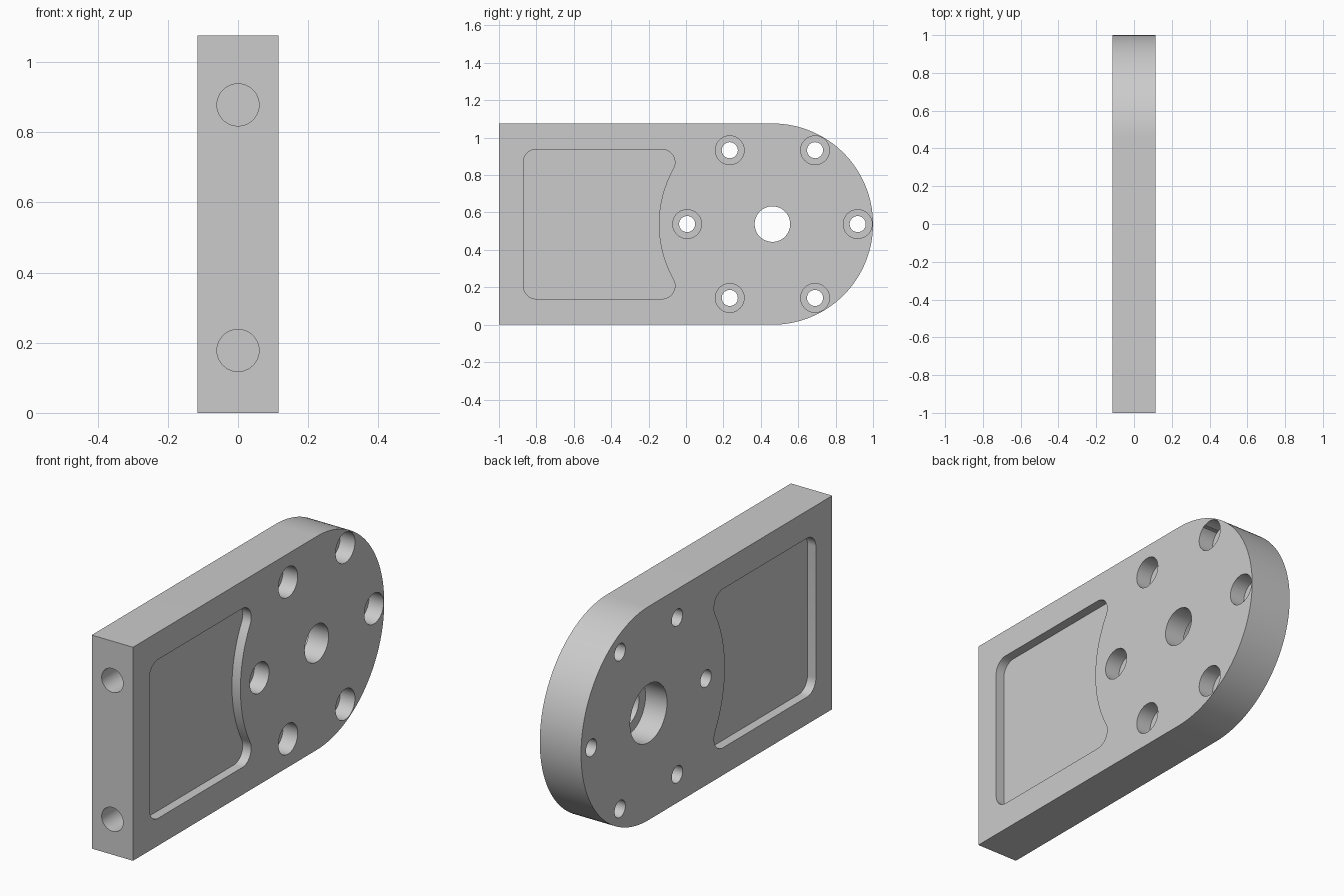
import bpy, bmesh
from math import sin, cos, pi, sqrt, radians, atan2

if "Cube" in bpy.data.objects:
    bpy.data.objects.remove(bpy.data.objects["Cube"])

HALF = 0.115                 # half plate thickness
CY, CZ, R = 0.462, 0.538, 0.538   # centre and radius of the rounded end
OVER = 0.05                  # cutter overshoot

metal = bpy.data.materials.new("grey metal")
metal.use_nodes = True
colour = (0.6, 0.6, 0.6, 1)
metal.diffuse_color = colour
metal.node_tree.nodes["Principled BSDF"].inputs["Base Color"].default_value = colour


def arc(cy, cz, r, a0, a1, n):
    return [(cy + r * cos(a0 + (a1 - a0) * i / n), cz + r * sin(a0 + (a1 - a0) * i / n))
            for i in range(n + 1)]


def circle(cy, cz, r, n=48):
    return arc(cy, cz, r, 0, 2 * pi, n)[:-1]


def prism(name, outline, start, end, along_y=False):
    """Extrude an outline along x (outline in y, z) or along y (outline in x, z)."""
    def place(p, d):
        return (p[0], d, p[1]) if along_y else (d, p[0], p[1])
    bm = bmesh.new()
    low = [bm.verts.new(place(p, start)) for p in outline]
    high = [bm.verts.new(place(p, end)) for p in outline]
    bm.faces.new(low)
    bm.faces.new(high)
    for i in range(len(outline)):
        j = (i + 1) % len(outline)
        bm.faces.new((low[i], low[j], high[j], high[i]))
    bmesh.ops.recalc_face_normals(bm, faces=bm.faces)
    mesh = bpy.data.meshes.new(name)
    bm.to_mesh(mesh)
    bm.free()
    mesh.materials.append(metal)
    obj = bpy.data.objects.new(name, mesh)
    bpy.context.collection.objects.link(obj)
    return obj


# Plate with one rounded end
plate = prism("plate", [(-1, 0)] + arc(CY, CZ, R, -pi / 2, pi / 2, 64) + [(-1, 2 * CZ)],
              -HALF, HALF)
bpy.context.view_layer.objects.active = plate
plate.select_set(True)


def cut(*args, **kwargs):
    cutter = prism("cutter", *args, **kwargs)
    cutter.hide_render = True
    mod = plate.modifiers.new("cut", "BOOLEAN")
    mod.operation = "DIFFERENCE"
    mod.solver = "EXACT"
    mod.object = cutter
    bpy.ops.object.modifier_apply(modifier=mod.name)
    bpy.data.objects.remove(cutter)


# Shallow pocket on both sides, its inner end curved around the hub
F, HUB, BACK, RISE = 0.07, 0.607, -0.87, 0.4
fz = RISE - F
fy = sqrt((HUB + F) ** 2 - fz ** 2)
tilt = atan2(fz, fy)
pocket = (arc(BACK + F, CZ - fz, F, pi, 1.5 * pi, 10)
          + arc(CY - fy, CZ - fz, F, -pi / 2, tilt, 12)
          + arc(CY, CZ, HUB, pi + tilt, pi - tilt, 28)[1:-1]
          + arc(CY - fy, CZ + fz, F, -tilt, pi / 2, 12)
          + arc(BACK + F, CZ + fz, F, pi / 2, pi, 10))
for side in (-1, 1):
    cut(pocket, side * (HALF - 0.047), side * (HALF + OVER))

# Central bore, stepped wider on the right side
cut(circle(CY, CZ, 0.095, 64), -HALF - OVER, HALF + OVER)
cut(circle(CY, CZ, 0.147, 64), -HALF - OVER, -HALF + 0.12)

# Ring of six bolt holes, counterbored on the left side
for i in range(6):
    y, z = CY + 0.456 * cos(i * pi / 3), CZ + 0.456 * sin(i * pi / 3)
    cut(circle(y, z, 0.043, 32), -HALF - OVER, HALF + OVER)
    cut(circle(y, z, 0.077, 40), HALF - 0.082, HALF + OVER)

# Two blind holes in the flat front end
for z in (0.178, 0.878):
    cut(circle(0, z, 0.06, 40), -1 - OVER, -0.65, along_y=True)

bpy.ops.object.shade_smooth_by_angle(angle=radians(30))
